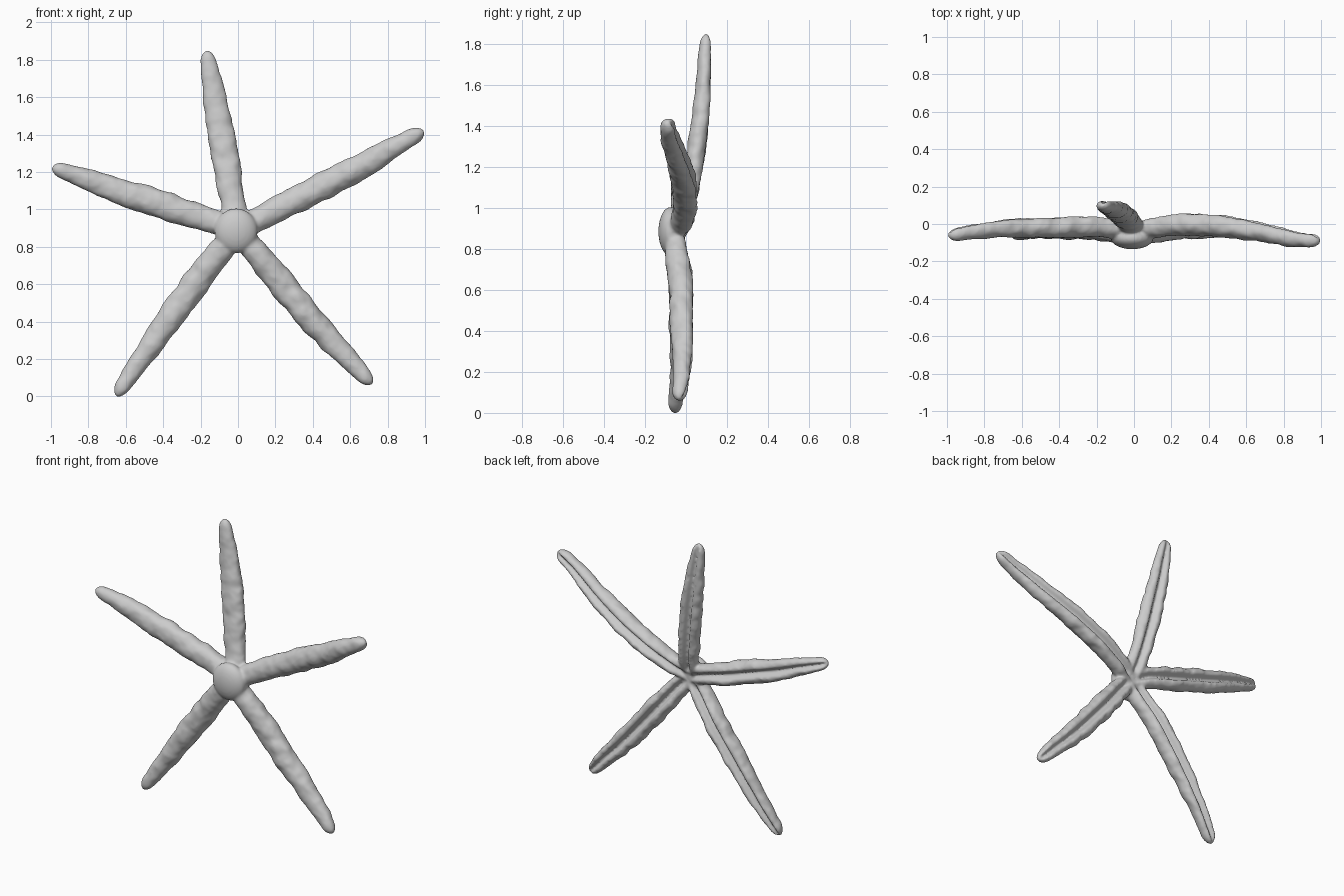
import bpy, bmesh, math
from mathutils import Vector, Matrix, noise

if "Cube" in bpy.data.objects:
    bpy.data.objects.remove(bpy.data.objects["Cube"])

HUB = Vector((-0.005, -0.055, 0.885))
WIDTH = [0.055, 0.066, 0.073, 0.073, 0.066, 0.054, 0.036]   # half width along an arm
THICK = [0.045, 0.058, 0.064, 0.062, 0.055, 0.047, 0.036]   # half thickness along an arm
RINGS, SIDES = 90, 40

# Arm centre lines after the hub, with a thickness scale
ARMS = [
    (0.78, [(-0.025, 0.005, 1.02), (-0.055, 0.04, 1.19), (-0.085, 0.065, 1.37),
            (-0.115, 0.083, 1.54), (-0.142, 0.092, 1.70), (-0.168, 0.1, 1.85)]),
    (1.0, [(0.12, -0.015, 0.955), (0.30, 0.0, 1.045), (0.49, -0.01, 1.14),
           (0.67, -0.04, 1.235), (0.84, -0.075, 1.335), (0.995, -0.09, 1.42)]),
    (0.95, [(-0.13, -0.02, 0.935), (-0.31, -0.012, 0.99), (-0.49, -0.015, 1.05),
            (-0.67, -0.02, 1.11), (-0.83, -0.035, 1.17), (-0.995, -0.062, 1.225)]),
    (1.0, [(-0.09, -0.045, 0.785), (-0.20, -0.022, 0.64), (-0.315, -0.02, 0.485),
           (-0.43, -0.022, 0.325), (-0.54, -0.032, 0.165), (-0.652, -0.055, 0.0)]),
    (1.0, [(0.085, -0.045, 0.785), (0.21, -0.022, 0.63), (0.34, -0.018, 0.475),
           (0.47, -0.012, 0.325), (0.595, -0.018, 0.195), (0.718, -0.035, 0.065)]),
]


def sample(values, s):
    """Catmull-Rom interpolation of values at s in 0..1."""
    n = len(values) - 1
    i = min(int(s * n), n - 1)
    f = s * n - i
    b, c = values[i], values[i + 1]
    a = values[i - 1] if i else b * 2 - c
    d = values[i + 2] if i + 2 <= n else c * 2 - b
    return (b * 2 + (c - a) * f + (a * 2 - b * 5 + c * 4 - d) * f ** 2
            + (b * 3 - a - c * 3 + d) * f ** 3) * 0.5


def add_arm(bm, path, scale):
    path = [HUB] + [Vector(p) for p in path]
    rings = []
    for r in range(RINGS):
        s = 1 - (1 - r / (RINGS - 1)) ** 1.3
        centre = sample(path, s)
        along = (sample(path, min(s + 0.01, 1)) - sample(path, max(s - 0.01, 0))).normalized()
        side = along.cross(Vector((0, 1, 0))).normalized()
        back = side.cross(along).normalized()
        if back.y < 0:
            back = -back
        end = math.sqrt(max(1 - (max(s - 0.94, 0) / 0.06) ** 2, 0.004))
        w = sample(WIDTH, s) * end
        t = sample(THICK, s) * end * scale
        ring = []
        for k in range(SIDES):
            a = math.tau * k / SIDES
            u, v = math.cos(a), math.sin(a)
            # groove along the underside, flanked by two lips
            if v > 0:
                v = v ** 0.8 - 0.85 * math.exp(-(u / 0.27) ** 2)
            p = centre + side * (u * w) + back * (v * t)
            bump = 1 + 0.13 * noise.noise(p * 13) + 0.07 * noise.noise(p * 32)
            ring.append(bm.verts.new(centre + (p - centre) * bump))
        rings.append(ring)
    for lo, hi in zip(rings, rings[1:]):
        for k in range(SIDES):
            j = (k + 1) % SIDES
            bm.faces.new((lo[k], lo[j], hi[j], hi[k]))
    bm.faces.new(rings[0])
    bm.faces.new(rings[-1])


bm = bmesh.new()
# Five grooved arms
for scale, path in ARMS:
    add_arm(bm, path, scale)
# Domed central disc
bmesh.ops.create_uvsphere(
    bm, u_segments=32, v_segments=20, radius=1,
    matrix=Matrix.Translation((-0.01, -0.075, 0.885)) @ Matrix.Diagonal((0.115, 0.06, 0.12, 1)))
bmesh.ops.recalc_face_normals(bm, faces=bm.faces)
mesh = bpy.data.meshes.new("starfish")
bm.to_mesh(mesh)
bm.free()
starfish = bpy.data.objects.new("starfish", mesh)
bpy.context.collection.objects.link(starfish)

# Fuse the parts into one soft skin
fuse = starfish.modifiers.new("fuse", 'REMESH')
fuse.mode = 'VOXEL'
fuse.voxel_size = 0.008
fuse.use_smooth_shade = True
soften = starfish.modifiers.new("soften", 'SMOOTH')
soften.factor = 0.5
soften.iterations = 8
